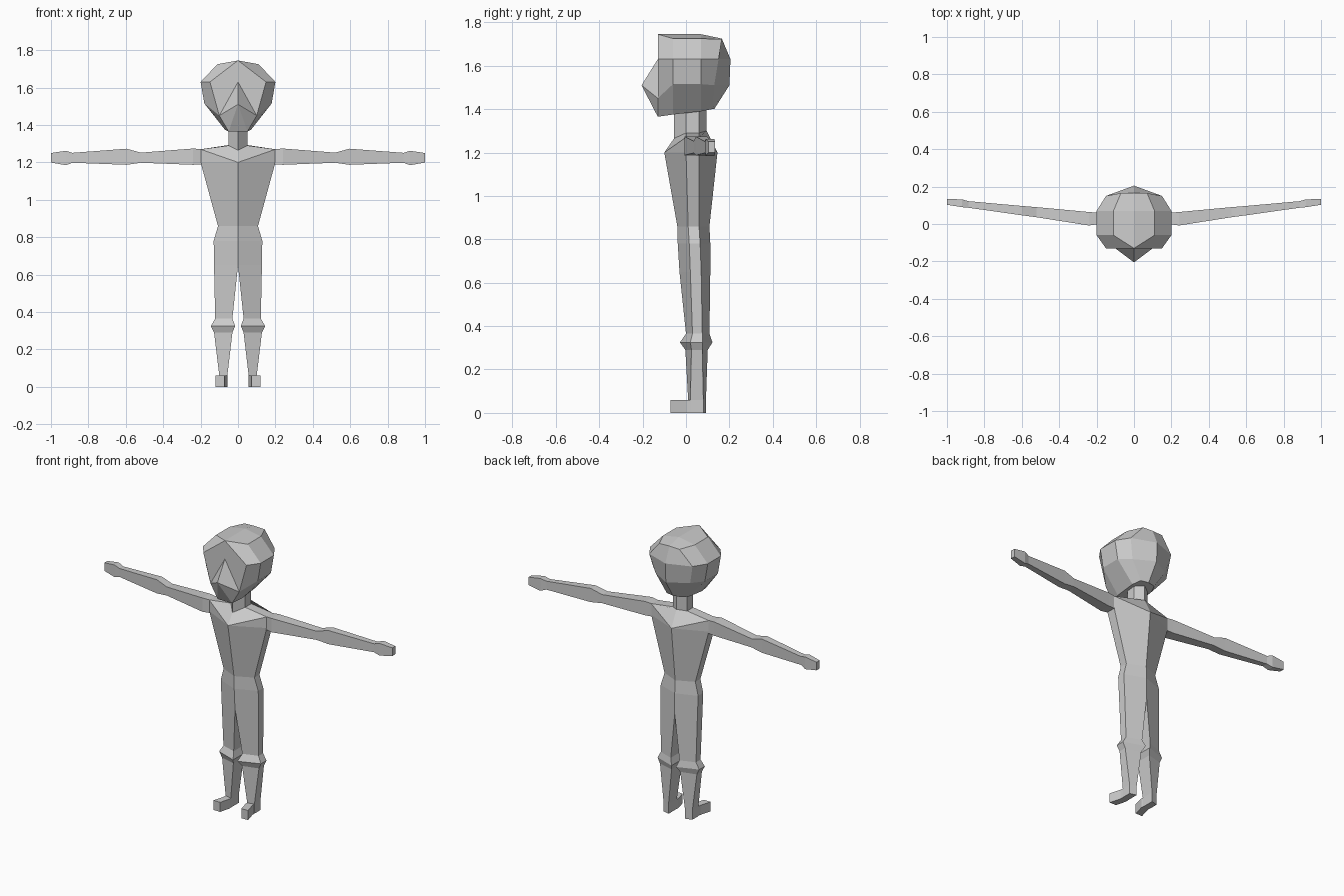
import bpy
import bmesh

default_cube = bpy.data.objects.get("Cube")
if default_cube:
    bpy.data.objects.remove(default_cube, do_unlink=True)

GREY = (0.6, 0.6, 0.6, 1.0)
material = bpy.data.materials.new("plain_grey")
material.use_nodes = True
material.diffuse_color = GREY
material.node_tree.nodes["Principled BSDF"].inputs["Base Color"].default_value = GREY


def finish(name, bm):
    """Mirror the half mesh, weld the centre line and link the object."""
    bmesh.ops.remove_doubles(bm, verts=bm.verts, dist=0.0005)
    copied = bmesh.ops.duplicate(bm, geom=bm.verts[:] + bm.edges[:] + bm.faces[:])["geom"]
    mirrored_verts = [g for g in copied if isinstance(g, bmesh.types.BMVert)]
    mirrored_faces = [g for g in copied if isinstance(g, bmesh.types.BMFace)]
    for vert in mirrored_verts:
        vert.co.x = -vert.co.x
    bmesh.ops.reverse_faces(bm, faces=mirrored_faces)
    bmesh.ops.remove_doubles(bm, verts=bm.verts, dist=0.0005)
    bmesh.ops.recalc_face_normals(bm, faces=bm.faces)
    mesh = bpy.data.meshes.new(name)
    bm.to_mesh(mesh)
    bm.free()
    mesh.materials.append(material)
    obj = bpy.data.objects.new(name, mesh)
    bpy.context.collection.objects.link(obj)
    return obj


def loft(name, rows, closed=False, cap_start=False, cap_end=False):
    """Skin quads between consecutive rows of points on the +x half."""
    bm = bmesh.new()
    rings = [[bm.verts.new(point) for point in row] for row in rows]
    count = len(rings[0])
    for lower, upper in zip(rings, rings[1:]):
        for i in range(count if closed else count - 1):
            j = (i + 1) % count
            bm.faces.new((lower[i], lower[j], upper[j], upper[i]))
    if cap_start:
        bm.faces.new(list(reversed(rings[0])))
    if cap_end:
        bm.faces.new(rings[-1])
    return finish(name, bm)


def body_row(z, inner, outer, front, side_front, side_back, back):
    """Wedge section: ridges at the inner edge, flat strip on the outer side."""
    return [(inner, front, z), (outer, side_front, z),
            (outer, side_back, z), (inner, back, z)]


# Torso, from the crotch up to the collar
chest = body_row(1.2, 0, 0.2, -0.1, 0.0, 0.06, 0.145)
shoulder = [(x, y, 1.27 if x else z) for x, y, z in chest]
collar = [(0, -0.055, 1.265), (0.05, 0.0, 1.29), (0.05, 0.06, 1.29), (0, 0.095, 1.3)]
hip = body_row(0.78, 0, 0.13, -0.038, 0.015, 0.065, 0.112)
crotch = body_row(0.65, 0, 0.128, -0.03, 0.02, 0.07, 0.112)
waist = body_row(0.86, 0, 0.107, -0.04, 0.01, 0.06, 0.108)
loft("torso", [crotch, hip, waist, chest, shoulder, collar])

# Neck
neck_top = [(x, y, 1.4) for x, y, z in collar]
loft("neck", [collar, neck_top])

# Legs with a flared band below the knee
knee = body_row(0.365, 0.03, 0.122, 0.0, 0.03, 0.075, 0.108)
band = body_row(0.325, 0.015, 0.145, -0.028, 0.02, 0.075, 0.122)
calf = body_row(0.29, 0.03, 0.128, -0.003, 0.025, 0.075, 0.1)
ankle = body_row(0.06, 0.057, 0.1, 0.01, 0.02, 0.08, 0.092)
sole = [(x, y, 0) for x, y, z in ankle]
loft("legs", [sole, ankle, calf, band, knee, crotch], closed=True, cap_start=True)

# Feet, toes turned slightly outward
def foot_row(y, inner, outer):
    return [(inner, y, 0), (outer, y, 0), (outer, y, 0.06), (inner, y, 0.06)]


loft("feet", [foot_row(-0.072, 0.073, 0.12), foot_row(0.0, 0.055, 0.1),
              foot_row(0.03, 0.06, 0.098)], closed=True, cap_start=True, cap_end=True)


# Arms with elbow and wrist bulges
def arm_row(x, front, back, low, high):
    return [(x, front, low), (x, back, low), (x, back, high), (x, front, high)]


loft("arms", [
    arm_row(0.19, 0.0, 0.06, 1.19, 1.27),
    arm_row(0.24, -0.008, 0.064, 1.187, 1.274),
    arm_row(0.52, 0.036, 0.09, 1.198, 1.252),
    arm_row(0.595, 0.046, 0.096, 1.187, 1.273),
    arm_row(0.885, 0.087, 0.122, 1.198, 1.251),
    arm_row(0.92, 0.09, 0.132, 1.185, 1.262),
    arm_row(1.0, 0.103, 0.133, 1.199, 1.25),
], closed=True, cap_end=True)

# Head: rows run from front centre round to back centre
crown = [(0, -0.13, 1.745), (0, -0.13, 1.745), (0.11, -0.06, 1.725),
         (0.11, 0.07, 1.725), (0.07, 0.165, 1.722), (0, 0.165, 1.725)]
brow = [(0, -0.13, 1.63), (0.15, -0.13, 1.63), (0.2, -0.06, 1.63),
        (0.2, 0.07, 1.63), (0.15, 0.15, 1.63), (0, 0.205, 1.63)]
cheek = [(0, -0.13, 1.45), (0.1, -0.13, 1.45), (0.18, -0.06, 1.515),
         (0.18, 0.07, 1.515), (0.12, 0.13, 1.51), (0, 0.2, 1.51)]
jaw = [(0, -0.13, 1.365), (0.05, -0.13, 1.365), (0.07, -0.06, 1.375),
       (0.07, 0.07, 1.39), (0.05, 0.12, 1.4), (0, 0.13, 1.4)]
ridge = [(0, y, 1.745) for y in (-0.13, -0.13, -0.06, 0.07)] + [crown[5]] * 2
chin = [(0, y, z) for x, y, z in jaw]


def head_grid():
    bm = bmesh.new()
    rows = [chin, jaw, cheek, brow, crown, ridge]
    for lower, upper in zip(rows, rows[1:]):
        for i in range(5):
            if lower is cheek and i == 0 or lower is jaw and i == 0:
                continue
            corners = list(dict.fromkeys((lower[i], lower[i + 1], upper[i + 1], upper[i])))
            if len(corners) > 2:
                bm.faces.new([bm.verts.new(c) for c in corners])
    # Pointed nose in the middle of the face
    tip = (0, -0.205, 1.51)
    for corners in ((tip, brow[0], cheek[1]), (brow[0], brow[1], cheek[1]),
                    (tip, cheek[1], jaw[1]), (tip, jaw[1], jaw[0])):
        bm.faces.new([bm.verts.new(c) for c in corners])
    return finish("head", bm)


head_grid()
